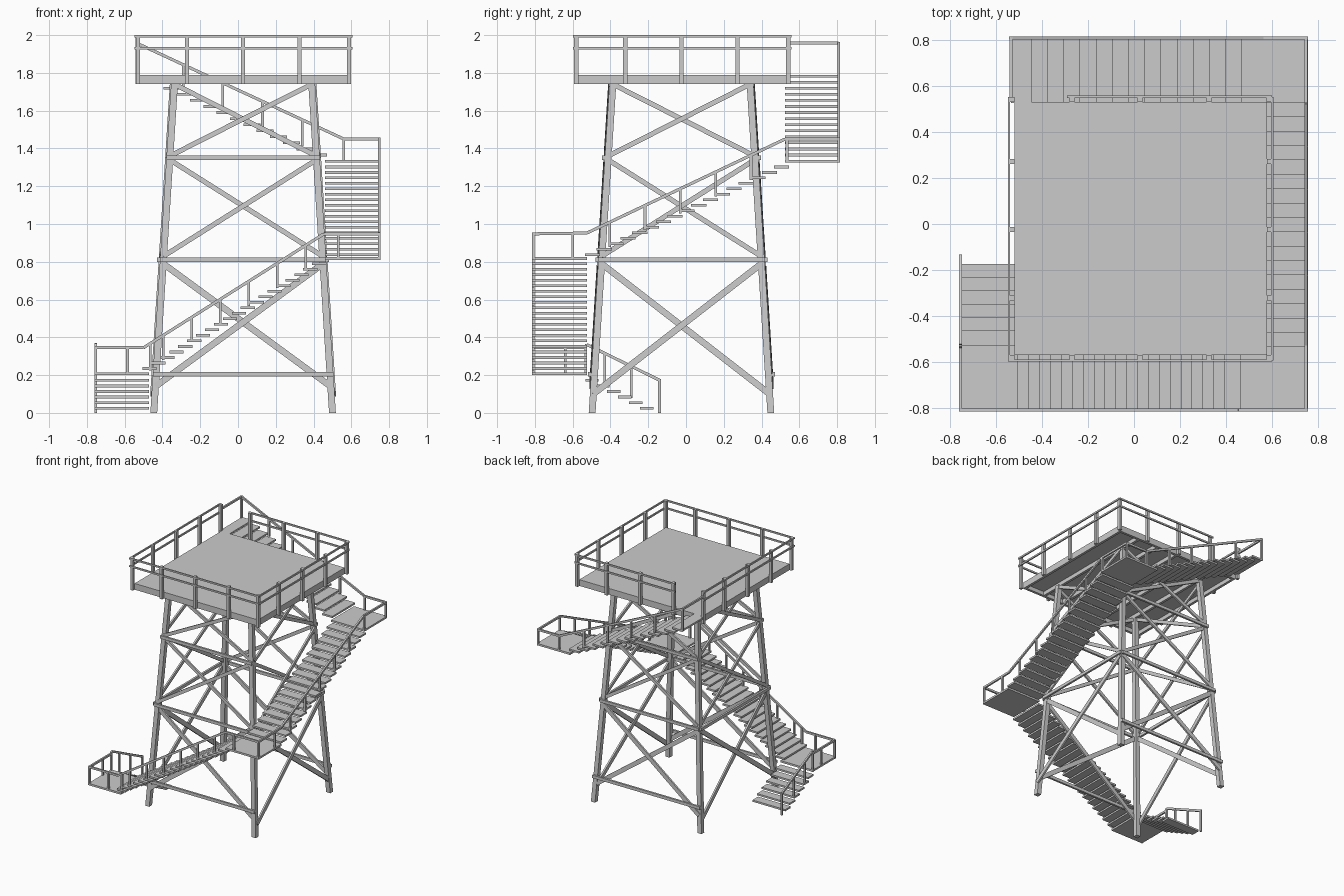
import bpy, bmesh
from mathutils import Vector, Matrix

if "Cube" in bpy.data.objects:
    bpy.data.objects.remove(bpy.data.objects["Cube"])

CX, CY = 0.027, -0.024          # tower axis
DX0, DX1, DY0, DY1 = -0.52, 0.577, -0.57, 0.53   # deck edges


def add_box(bm, x0, x1, y0, y1, z0, z1):
    m = Matrix.Translation(((x0 + x1) / 2, (y0 + y1) / 2, (z0 + z1) / 2)) @ \
        Matrix.Diagonal((abs(x1 - x0), abs(y1 - y0), abs(z1 - z0), 1))
    bmesh.ops.create_cube(bm, size=1, matrix=m)


def add_beam(bm, a, b, side, w, t):
    """Rectangular bar from a to b; t is measured along the side vector."""
    a, b = Vector(a), Vector(b)
    d = (b - a).normalized()
    s = Vector(side)
    s = (s - d * s.dot(d)).normalized()
    u = d.cross(s)
    rot = Matrix((s, u, d)).transposed().to_4x4()
    m = Matrix.Translation((a + b) / 2) @ rot @ Matrix.Diagonal((t, w, (b - a).length, 1))
    bmesh.ops.create_cube(bm, size=1, matrix=m)


def finish(name, bm):
    bmesh.ops.recalc_face_normals(bm, faces=bm.faces)
    me = bpy.data.meshes.new(name)
    bm.to_mesh(me)
    bm.free()
    ob = bpy.data.objects.new(name, me)
    bpy.context.collection.objects.link(ob)


def half(z):
    return 0.473 - 0.063 * z


# Four leaning legs with flat ends
H, R = 1.75, 0.018
bm = bmesh.new()
for sx in (-1, 1):
    for sy in (-1, 1):
        cube = bmesh.ops.create_cube(bm, size=1)["verts"]
        for v in cube:
            z = H if v.co.z > 0 else 0
            v.co = Vector((CX + sx * half(z) + 2 * R * v.co.x,
                           CY + sy * half(z) + 2 * R * v.co.y, z))
finish("legs", bm)

# Cross braces and horizontal bars on the outside of the legs
bm_x, bm_h = bmesh.new(), bmesh.new()


def face_point(axis, s, t, z, off):
    h = half(z)
    if axis == 'y':
        return (CX + t * h, CY + s * (h + off), z)
    return (CX + s * (h + off), CY + t * h, z)


for axis in 'xy':
    normal = (1, 0, 0) if axis == 'x' else (0, 1, 0)
    bottom = 0.10 if axis == 'x' else 0.14
    for s in (-1, 1):
        for z0, z1 in ((bottom, 0.79), (0.83, 1.34), (1.36, 1.74)):
            for t in (-1, 1):
                add_beam(bm_x, face_point(axis, s, -t, z0, 0.012 + 0.005 * t),
                         face_point(axis, s, t, z1, 0.012 + 0.005 * t), normal,
                         0.034 if z0 < 0.5 else 0.026, 0.014)
        for z in ((0.81,) if axis == 'x' else (0.205, 0.81, 1.35)):
            k = 1 + 0.018 / half(z)
            add_beam(bm_h, face_point(axis, s, -k, z, 0.026),
                     face_point(axis, s, k, z, 0.026), normal, 0.024, 0.016)
finish("cross_braces", bm_x)
finish("horizontal_bars", bm_h)

# Deck boards, edge frame and joists
bm = bmesh.new()
add_box(bm, DX0, DX1, DY0, DY1, 1.772, 1.79)
for y in (DY0, DY1 - 0.02):
    add_box(bm, DX0, DX1, y, y + 0.02, 1.74, 1.775)
for i in range(7):
    x = DX0 + i * (DX1 - DX0 - 0.02) / 6
    add_box(bm, x, x + 0.02, DY0, DY1, 1.74, 1.775)
finish("deck", bm)

# Deck railing with an opening at the back left corner
bm = bmesh.new()
P = 0.022
xs = (-0.53, -0.27, 0.027, 0.325, 0.587)
ys = (-0.582, -0.322, -0.024, 0.272, 0.540)
for x in xs:
    add_box(bm, x - P / 2, x + P / 2, DY0 - P, DY0, 1.74, 2.0)
    if x > -0.5:
        add_box(bm, x - P / 2, x + P / 2, DY1, DY1 + P, 1.74, 2.0)
for y in ys:
    for x in (DX0 - P, DX1):
        if abs(y - ys[0]) > 0.01:
            add_box(bm, x, x + P, y - P / 2, y + P / 2, 1.74, 2.0)
ox0, ox1, oy0, oy1 = DX0 - P, DX1 + P, DY0 - P, DY1 + P
for z in (1.925, 1.987):
    add_box(bm, ox0 - 0.006, ox1, oy0 - 0.006, oy0 + 0.004, z, z + 0.013)
    add_box(bm, -0.29, ox1, oy1 - 0.004, oy1 + 0.006, z, z + 0.013)
    add_box(bm, ox0 - 0.006, ox0 + 0.004, oy0, oy1, z, z + 0.013)
    add_box(bm, ox1 - 0.004, ox1 + 0.006, oy0, oy1, z, z + 0.013)
finish("deck_railing", bm)

# Stair landings at three corners
IN, OUT = 0.525, 0.815
for name, x0, x1, y0, y1, z in (
        ("landing_front_left", -0.76, -0.47, -OUT, -IN, 0.20),
        ("landing_front_right", 0.46, 0.755, -OUT, -IN, 0.81),
        ("landing_back_right", 0.46, 0.755, IN, OUT, 1.325)):
    bm = bmesh.new()
    add_box(bm, x0, x1, y0, y1, z, z + 0.015)
    finish(name, bm)


# Stair flights of open treads
def flight(name, axis, lo, hi, first, last, n, depth):
    bm = bmesh.new()
    for i in range(n):
        f = i / (n - 1)
        c = first[0] + (last[0] - first[0]) * f
        z = first[1] + (last[1] - first[1]) * f
        span = (c - depth / 2, c + depth / 2)
        xy = (*span, lo, hi) if axis == 'x' else (lo, hi, *span)
        add_box(bm, *xy, z - 0.007, z + 0.007)
    finish(name, bm)


flight("stair_left", 'y', -0.76, -0.47, (-0.208, 0.025), (-0.498, 0.172), 6, 0.07)
flight("stair_front", 'x', -OUT, -IN, (-0.468, 0.235), (0.43, 0.79), 20, 0.075)
flight("stair_right", 'y', 0.46, 0.755, (-0.495, 0.838), (0.505, 1.302), 17, 0.08)
flight("stair_back", 'x', IN, OUT, (0.425, 1.365), (-0.49, 1.783), 14, 0.09)

# Stair handrail along the outer edge, with its posts
L, RT, F, B = -0.754, 0.748, -0.808, 0.808
path = [(L, -0.14, 0.173), (L, -0.525, 0.362), (L, -0.535, 0.345), (L, F, 0.345),
        (-0.50, F, 0.345), (0.455, F, 0.948), (RT, F, 0.948),
        (RT, -0.525, 0.952), (RT, 0.525, 1.45), (RT, B, 1.45),
        (0.56, B, 1.45), (-0.535, B, 1.957), (-0.535, 0.54, 1.957)]
bm = bmesh.new()
for a, b in zip(path, path[1:]):
    side = (1, 0, 0) if abs(a[0] - b[0]) < 1e-6 else (0, 1, 0)
    add_beam(bm, a, b, side, 0.016, 0.013)
W = 0.007
posts = [(L, -0.14, 0, 0.18), (L, -0.29, 0.08, 0.25), (L, -0.43, 0.14, 0.32),
         (L, -0.53, 0.20, 0.36), (L, -0.64, 0.2, 0.345), (L, F, 0.2, 0.35),
         (-0.585, F, 0.2, 0.345), (-0.465, F, 0.225, 0.37),
         (0.53, F, 0.81, 0.95), (RT, F, 0.81, 0.955), (RT, -0.60, 0.81, 0.95),
         (RT, B, 1.325, 1.457), (RT, 0.535, 1.325, 1.45), (0.56, B, 1.325, 1.455),
         (-0.535, B, 1.78, 1.963)]
for i in range(6):                                   # front flight
    x = -0.396 + 0.151 * i
    z = 0.345 + (x + 0.50) * 0.631
    posts.append((x, F, z - 0.13, z))
for i in range(5):                                   # right flight
    y = -0.404 + 0.187 * i
    z = 0.952 + (y + 0.525) * 0.474
    posts.append((RT, y, z - 0.13, z))
for i in range(4):                                   # back flight
    x = 0.34 - 0.21 * i
    z = 1.45 + (0.56 - x) * 0.463
    posts.append((x, B, z - 0.14, z))
for x, y, z0, z1 in posts:
    add_box(bm, x - W, x + W, y - W, y + W, z0, z1)
finish("stair_handrail", bm)
